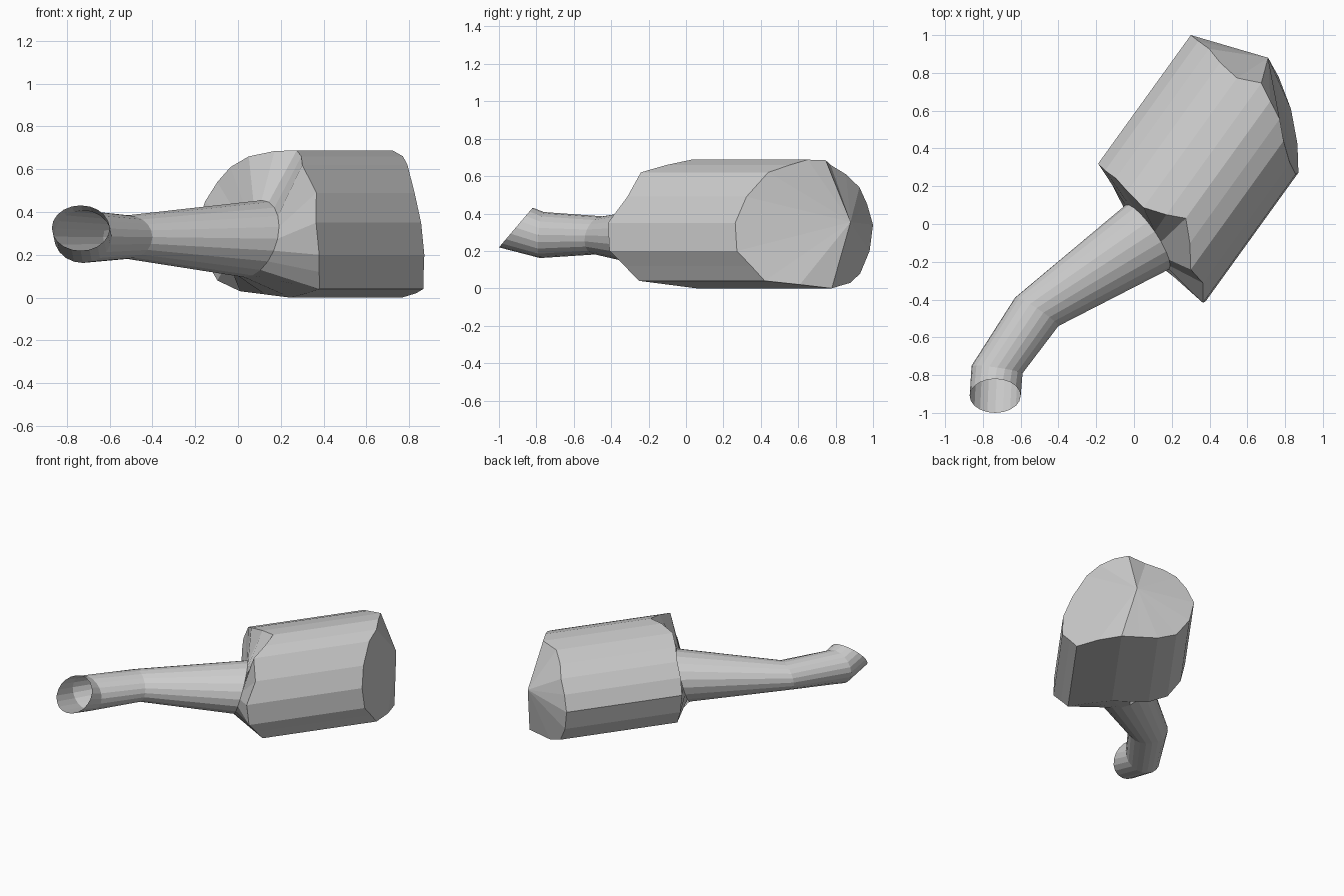
import bpy
import bmesh
from math import cos, sin, pi
from mathutils import Vector

if "Cube" in bpy.data.objects:
    bpy.data.objects.remove(bpy.data.objects["Cube"])

N = 20
U = Vector((0.585, 0.811, 0))    # canister axis
V = Vector((0.811, -0.585, 0))   # across the canister


def loft(name, rings, apex=None):
    """Skin consecutive rings; optionally close the first one with a fan."""
    bm = bmesh.new()
    loops = [[bm.verts.new(p) for p in r] for r in rings]
    for a, b in zip(loops, loops[1:]):
        for i in range(N):
            j = (i + 1) % N
            bm.faces.new((a[i], a[j], b[j], b[i]))
    if apex is not None:
        tip = bm.verts.new(apex)
        for i in range(N):
            bm.faces.new((loops[0][(i + 1) % N], loops[0][i], tip))
    bmesh.ops.recalc_face_normals(bm, faces=bm.faces)
    mesh = bpy.data.meshes.new(name)
    bm.to_mesh(mesh)
    bm.free()
    obj = bpy.data.objects.new(name, mesh)
    bpy.context.collection.objects.link(obj)
    return obj


def ellipse(center, right, up):
    c, r, u = Vector(center), Vector(right), Vector(up)
    return [c - r * cos(2 * pi * i / N) + u * sin(2 * pi * i / N) for i in range(N)]


# Canister section: across, height, near end, far end (irregular cut ends)
section = [
    (-.341, .34, .148, .987), (-.29, .45, .14, .985), (-.22, .54, .14, .985),
    (-.13, .61, .12, .96), (-.01, .66, .10, .946), (.11, .685, .14, 1.0),
    (.205, .688, .185, .95), (.30, .66, .09, .902), (.385, .62, -.02, .82),
    (.48, .49, -.04, .745), (.54, .35, -.125, .714), (.547, .2, -.11, .73),
    (.50, .12, -.045, .79), (.456, .04, .02, .848), (.318, .02, .11, .98),
    (.165, 0, .19, 1.08), (.04, .015, .16, 1.05), (-.09, .03, .14, 1.02),
    (-.22, .08, .14, .99), (-.31, .2, .148, .987)]
near = [U * n + V * v + Vector((0, 0, z)) for v, z, n, f in section]
far = [U * f + V * v + Vector((0, 0, z)) for v, z, n, f in section]

# Pipe stations from the canister to the slanted open mouth
neck = ellipse((.07, -.07, .275), (.115, -.17, 0), (.04, .03, .18))
bend = ellipse((-.515, -.465, .283), (.115, -.075, 0), (0, .02, .102))
elbow = ellipse((-.725, -.77, .285), (.135, -.02, 0), (0, .01, .123))
mouth = ellipse((-.735, -.91, .325), (.135, 0, 0), (0, .09, .106))

# Canister with pointed far cap and near shoulder
loft("canister", [far, near, neck], apex=(.71, .88, .355))
# Tapered neck and bent open pipe
loft("bent_pipe", [neck, bend, elbow, mouth])
